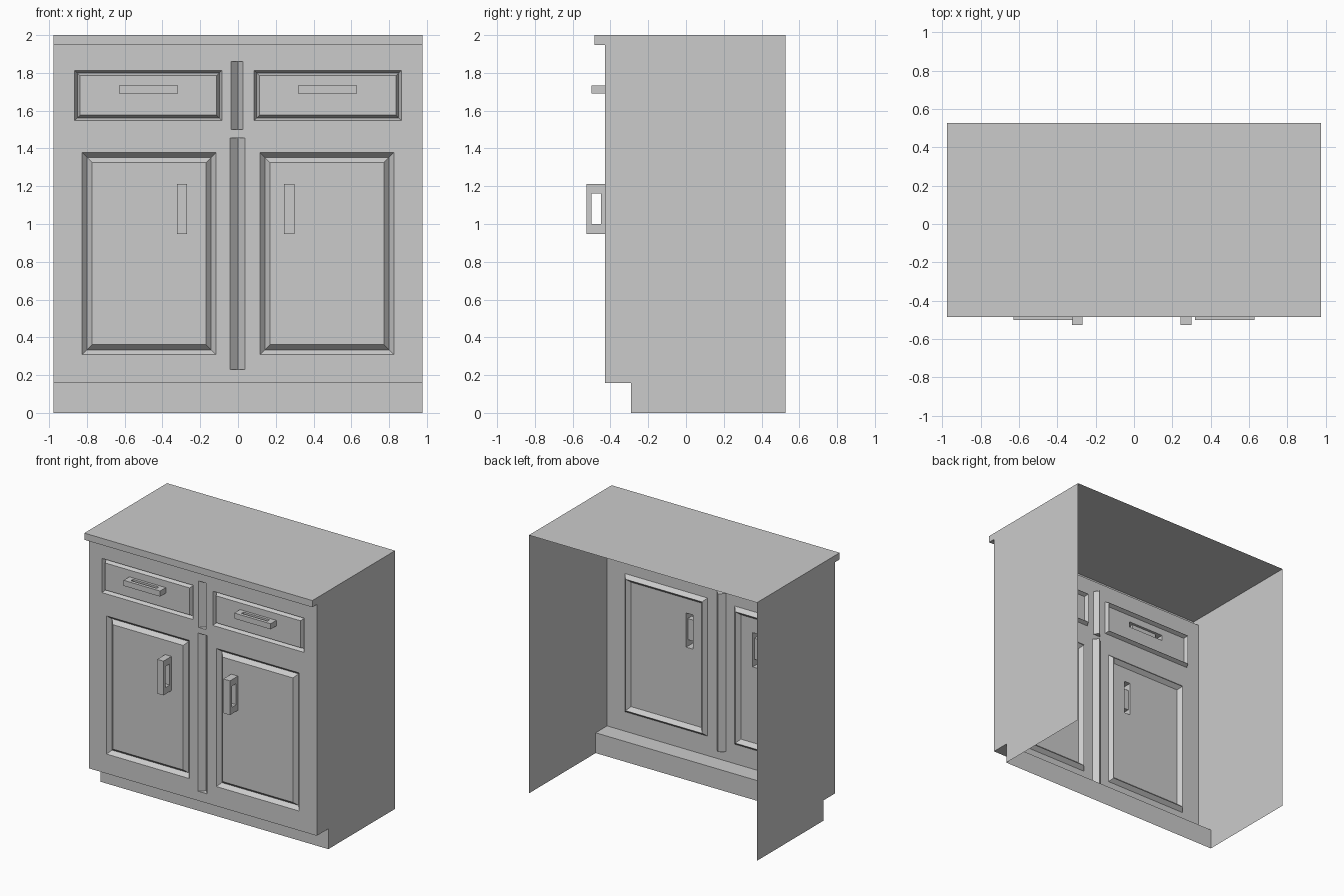
import bpy, bmesh

if "Cube" in bpy.data.objects:
    bpy.data.objects.remove(bpy.data.objects["Cube"])

FRONT = -0.43          # plane of the cabinet face
W = 0.977              # half width


def make(name, bm, recalc=False):
    bmesh.ops.remove_doubles(bm, verts=bm.verts[:], dist=0.0002)
    if recalc:
        bmesh.ops.recalc_face_normals(bm, faces=bm.faces[:])
    me = bpy.data.meshes.new(name)
    bm.to_mesh(me)
    bm.free()
    ob = bpy.data.objects.new(name, me)
    bpy.context.collection.objects.link(ob)
    return ob


def face(bm, pts):
    return bm.faces.new([bm.verts.new(p) for p in pts])


def corners(r, y):
    x0, x1, z0, z1 = r
    return [(x0, y, z0), (x1, y, z0), (x1, y, z1), (x0, y, z1)]


def inset(r, d):
    return (r[0] + d, r[1] - d, r[2] + d, r[3] - d)


def wall(bm, r, y, holes):
    """Flat wall facing the front with rectangular openings."""
    xs = sorted({r[0], r[1], *[v for h in holes for v in h[:2]]})
    zs = sorted({r[2], r[3], *[v for h in holes for v in h[2:]]})
    for a, b in zip(xs, xs[1:]):
        for c, d in zip(zs, zs[1:]):
            mx, mz = (a + b) / 2, (c + d) / 2
            if not any(h[0] < mx < h[1] and h[2] < mz < h[3] for h in holes):
                face(bm, corners((a, b, c, d), y))


def ring(bm, a, b):
    for i in range(4):
        j = (i + 1) % 4
        face(bm, [a[i], a[j], b[j], b[i]])


def panel(name, r, mid, inner, depth, hole):
    """Raised panel surrounded by a V groove, open behind its handle."""
    bm = bmesh.new()
    o = corners(r, FRONT)
    m = corners(inset(r, mid), FRONT + depth)
    n = corners(inset(r, inner), FRONT)
    ring(bm, o, m)
    ring(bm, m, n)
    wall(bm, inset(r, inner), FRONT, [hole])
    make(name, bm)


def handle(name, r, y_out, hole_y, margin, vertical):
    """Hollow bar pull with a finger slot through it and an open back."""
    bm = bmesh.new()
    c0, c1, l0, l1 = r if vertical else (r[2], r[3], r[0], r[1])

    def loop(c, a, b, ya, yb):
        pts = [(a, ya), (b, ya), (b, yb), (a, yb)]
        return [(c, y, l) if vertical else (l, y, c) for l, y in pts]

    outer = [loop(c, l0, l1, FRONT, y_out) for c in (c0, c1)]
    slot = [loop(c, l0 + margin, l1 - margin, hole_y[1], hole_y[0]) for c in (c0, c1)]
    for o, s in zip(outer, slot):
        ring(bm, o, s)
    ring(bm, *slot)
    for i in (1, 2, 3):
        j = (i + 1) % 4
        face(bm, [outer[0][i], outer[0][j], outer[1][j], outer[1][i]])
    make(name, bm, recalc=True)


def centre_groove(name, r, depth):
    bm = bmesh.new()
    p = corners(r, FRONT)
    lo, hi = (0, FRONT + depth, r[2]), (0, FRONT + depth, r[3])
    for pts in ([p[0], lo, hi, p[3]], [lo, p[1], p[2], hi],
                [p[0], p[1], lo], [p[3], hi, p[2]]):
        face(bm, pts)
    make(name, bm)


# layout of the front
doors = {"left": (-0.825, -0.116, 0.308, 1.378), "right": (0.116, 0.825, 0.308, 1.378)}
door_pulls = {"left": (-0.323, -0.27, 0.948, 1.213), "right": (0.243, 0.30, 0.948, 1.213)}
drawers = {"left": (-0.865, -0.085, 1.548, 1.813), "right": (0.085, 0.865, 1.548, 1.813)}
drawer_pulls = {"left": (-0.63, -0.318, 1.69, 1.733), "right": (0.318, 0.63, 1.69, 1.733)}
low_groove = (-0.042, 0.037, 0.23, 1.455)
high_groove = (-0.037, 0.026, 1.50, 1.86)

# carcass: counter, lip, face frame, toe kick and sides (back and bottom open)
bm = bmesh.new()
profile = [(0.527, 2), (-0.485, 2), (-0.485, 1.948), (FRONT, 1.948),
           (FRONT, 0.157), (-0.29, 0.157), (-0.29, 0)]
for i, (a, b) in enumerate(zip(profile, profile[1:])):
    if i != 3:
        face(bm, [(W, *a), (-W, *a), (-W, *b), (W, *b)])
side = profile + [(0.527, 0)]
face(bm, [(-W, *p) for p in reversed(side)]).normal_update()
face(bm, [(W, *p) for p in side]).normal_update()
for f in bm.faces:
    f.normal_update()
    # sides face outward, counter up, lip and toe kick forward
    n, c = f.normal, f.calc_center_median()
    wrong = (n.x * c.x < -0.1) or n.y > 0.5 or (abs(n.z) > 0.5 and n.z * (c.z - 1.97) < 0)
    if wrong:
        f.normal_flip()
wall(bm, (-W, W, 0.157, 1.948), FRONT,
     [*doors.values(), *drawers.values(), low_groove, high_groove])
make("cabinet_body", bm)

# doors, drawers and their pulls
for s in ("left", "right"):
    panel(s + "_door", doors[s], 0.026, 0.053, 0.03, door_pulls[s])
    handle(s + "_door_pull", door_pulls[s], -0.527, (-0.5, -0.45), 0.051, True)
    panel(s + "_drawer", drawers[s], 0.014, 0.028, 0.03, drawer_pulls[s])
    handle(s + "_drawer_pull", drawer_pulls[s], -0.50, (-0.475, -0.45), 0.045, False)

# grooves between the pairs
centre_groove("lower_centre_groove", low_groove, 0.04)
centre_groove("upper_centre_groove", high_groove, 0.04)
